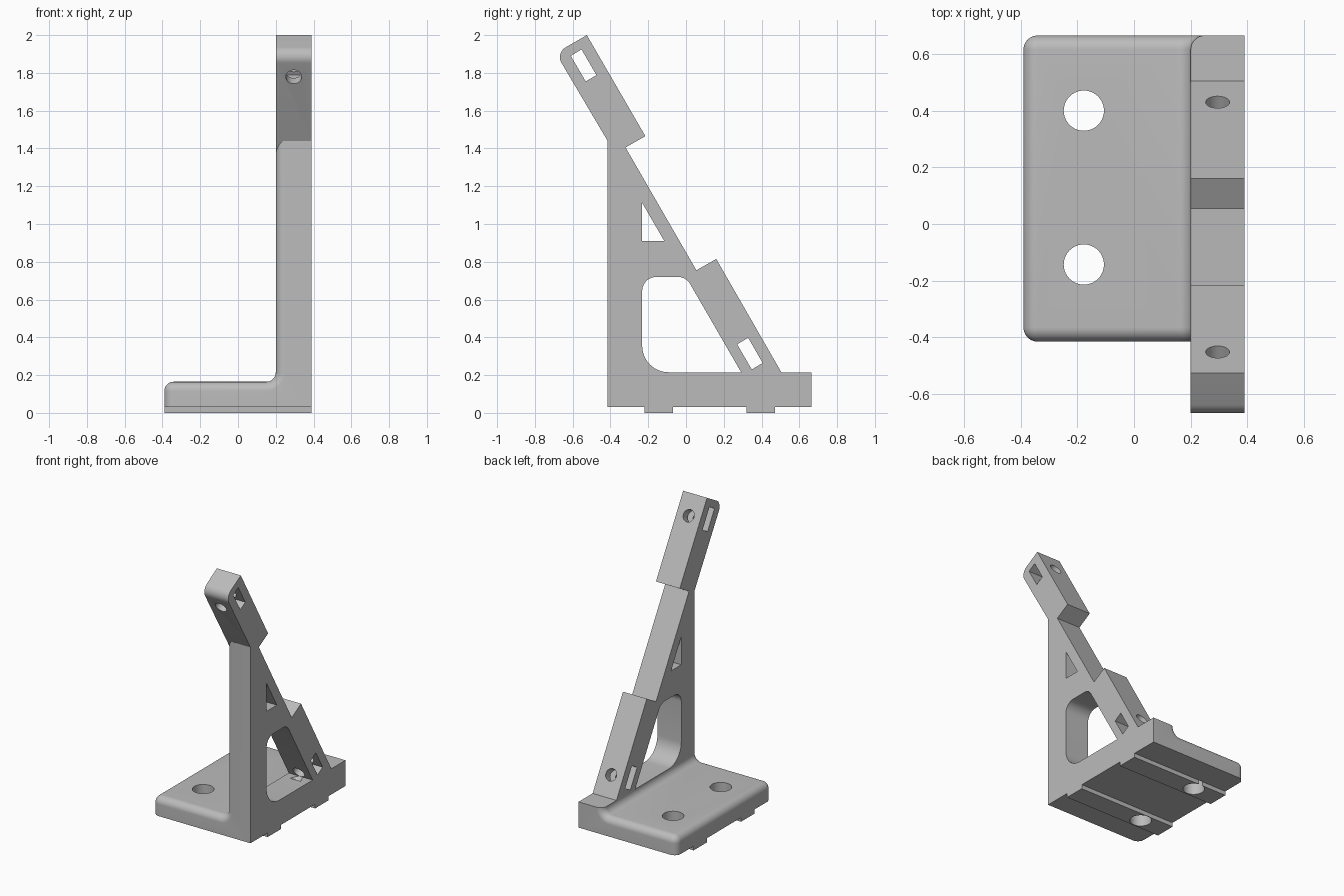
import bpy, bmesh, math
from mathutils import Vector

if "Cube" in bpy.data.objects:
    bpy.data.objects.remove(bpy.data.objects["Cube"])

grey = bpy.data.materials.new("plain grey")
grey.use_nodes = True
GREY = (0.5, 0.5, 0.5, 1)
grey.diffuse_color = GREY
grey.node_tree.nodes["Principled BSDF"].inputs["Base Color"].default_value = GREY

X0, X1 = 0.2, 0.39            # thickness of the upright
FRONT, BACK = -0.415, 0.665   # ends of the base
R, SEG = 0.05, 10             # common edge rounding


def make(name, rings):
    """Loft closed rings of points into a capped solid."""
    bm = bmesh.new()
    loops = [[bm.verts.new(p) for p in ring] for ring in rings]
    n = len(loops[0])
    for a, b in zip(loops, loops[1:]):
        for i in range(n):
            j = (i + 1) % n
            bm.faces.new((a[i], a[j], b[j], b[i]))
    bm.faces.new(loops[0][::-1])
    bm.faces.new(loops[-1])
    bmesh.ops.remove_doubles(bm, verts=bm.verts, dist=1e-5)
    bmesh.ops.recalc_face_normals(bm, faces=bm.faces)
    mesh = bpy.data.meshes.new(name)
    bm.to_mesh(mesh)
    bm.free()
    mesh.materials.append(grey)
    ob = bpy.data.objects.new(name, mesh)
    bpy.context.collection.objects.link(ob)
    return ob


def rounded(points):
    """Outline from (y, z) or (y, z, radius) corners."""
    out = []
    for i, p in enumerate(points):
        c = Vector(p[:2])
        if len(p) == 2:
            out.append(c)
            continue
        u = (Vector(points[i - 1][:2]) - c).normalized()
        v = (Vector(points[(i + 1) % len(points)][:2]) - c).normalized()
        half = u.angle(v) / 2
        centre = c + (u + v).normalized() * p[2] / math.sin(half)
        start = c + u * p[2] / math.tan(half) - centre
        end = c + v * p[2] / math.tan(half) - centre
        sweep = math.pi - 2 * half
        for k in range(SEG + 1):
            t = k / SEG
            out.append(centre + (start * math.sin((1 - t) * sweep)
                                 + end * math.sin(t * sweep)) / math.sin(sweep))
    return out


def side_prism(name, points, xa, xb):
    outline = rounded(points)
    return make(name, [[(x, p.x, p.y) for p in outline] for x in (xa, xb)])


def rod(name, centre, axis, radius, length):
    axis = Vector(axis).normalized()
    turn = axis.to_track_quat("Z", "Y")
    rings = []
    for s in (-0.5, 0.5):
        rings.append([Vector(centre) + turn @ Vector((
            radius * math.cos(k * math.tau / 40),
            radius * math.sin(k * math.tau / 40), s * length)) for k in range(40)])
    return make(name, rings)


def combine(target, tool, operation):
    mod = target.modifiers.new(operation, "BOOLEAN")
    mod.operation, mod.object, mod.solver = operation, tool, "EXACT"
    bpy.ops.object.select_all(action="DESELECT")
    bpy.context.view_layer.objects.active = target
    target.select_set(True)
    bpy.ops.object.modifier_apply(modifier=mod.name)
    bpy.data.objects.remove(tool)


def angle_section(y, d):
    """L section inset by d on its rounded left and top sides."""
    def arc(cx, cz, r, a0, a1):
        return [(cx + r * math.cos(a0 + (a1 - a0) * k / SEG), y,
                 cz + r * math.sin(a0 + (a1 - a0) * k / SEG)) for k in range(SEG + 1)]
    pts = [(X1, y, 0.03), (-X1 + d, y, 0.03)]
    pts += arc(-X1 + R, 0.165 - R, R - d, math.pi, math.pi / 2)
    pts += arc(X0 - R, 0.165 + R, R + d, -math.pi / 2, 0)
    return pts + [(X0 + d, y, 1.6), (X1, y, 1.6)]


# Base plate and upright, with rounded front and back edges
angles = [math.pi / 2 * k / SEG for k in range(SEG + 1)]
ends = [(R - R * math.cos(a), R - R * math.sin(a)) for a in angles]
sections = [angle_section(FRONT + t, d) for t, d in ends]
sections += [angle_section(BACK - t, d) for t, d in reversed(ends)]
bracket = make("angle_bracket", sections)

# Sloping side outline of the upright
combine(bracket, side_prism("side_outline", [
    (-0.5, 0), (0.7, 0), (0.7, 0.215), (0.505, 0.215), (0.16, 0.815),
    (0.055, 0.755), (-0.32, 1.405), (-0.5, 1.471)], -1, 1), "INTERSECT")

# Leaning arm
combine(bracket, side_prism("arm", [
    (-0.365, 1.353), (-0.32, 1.405), (-0.215, 1.465),
    (-0.525, 2), (-0.69, 1.905, 0.06), (-0.415, 1.44)], X0, X1), "UNION")

# Locating strips under the base
for y in (-0.145, 0.395):
    combine(bracket, side_prism("strip", [
        (y - 0.075, 0), (y + 0.075, 0), (y + 0.075, 0.06), (y - 0.075, 0.06)],
        -X1, X1), "UNION")

# Window, triangular opening and the two nut slots
openings = [
    [(-0.232, 0.215, 0.14), (0.292, 0.215), (0, 0.72, 0.075), (-0.232, 0.72, 0.075)],
    [(-0.232, 0.91), (-0.115, 0.91), (-0.232, 1.112)],
    [(-0.61, 1.89), (-0.553, 1.924), (-0.474, 1.788), (-0.531, 1.755)],
    [(0.271, 0.363), (0.329, 0.398), (0.406, 0.264), (0.348, 0.23)]]
for outline in openings:
    combine(bracket, side_prism("opening", outline, 0.1, 0.5), "DIFFERENCE")

# Bolt holes square to the slope
slope = (0, math.cos(math.pi / 6), 0.5)
for y, z in ((-0.535, 1.825), (0.355, 0.302)):
    combine(bracket, rod("bolt_hole", (0.295, y, z), slope, 0.042, 0.3), "DIFFERENCE")

# Mounting holes through the base
for y in (-0.143, 0.4):
    combine(bracket, rod("mount_hole", (-0.177, y, 0.1), (0, 0, 1), 0.071, 0.5), "DIFFERENCE")

bpy.ops.object.select_all(action="DESELECT")
bracket.select_set(True)
bpy.context.view_layer.objects.active = bracket
bpy.ops.object.shade_smooth_by_angle(angle=math.radians(30))
